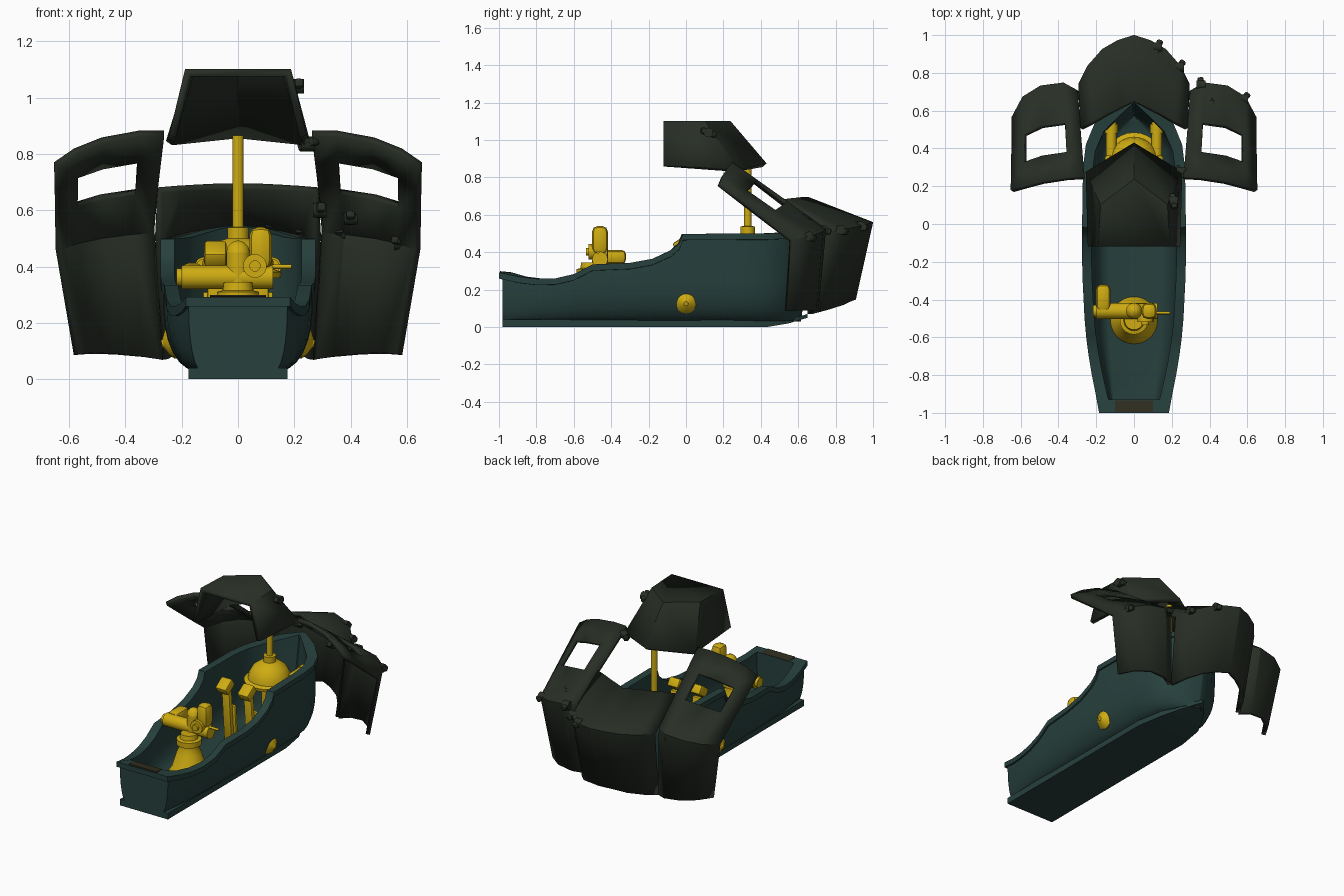
import bpy, bmesh, math
from mathutils import Vector

if "Cube" in bpy.data.objects:
    bpy.data.objects.remove(bpy.data.objects["Cube"])


def material(name, col):
    m = bpy.data.materials.new(name)
    m.diffuse_color = (*col, 1)
    m.use_nodes = True
    m.node_tree.nodes["Principled BSDF"].inputs["Base Color"].default_value = m.diffuse_color
    return m


TEAL = material("dark teal", (0.020, 0.052, 0.047))
GREEN = material("dark green", (0.021, 0.028, 0.019))
YELLOW = material("yellow", (0.62, 0.41, 0.006))
BROWN = material("dark brown", (0.030, 0.026, 0.014))


def finish(name, bm, mat, normals=True):
    if normals:
        bmesh.ops.recalc_face_normals(bm, faces=bm.faces)
    me = bpy.data.meshes.new(name)
    bm.to_mesh(me)
    bm.free()
    me.materials.append(mat)
    ob = bpy.data.objects.new(name, me)
    bpy.context.collection.objects.link(ob)
    bpy.context.view_layer.objects.active = ob
    for o in bpy.context.selected_objects:
        o.select_set(False)
    ob.select_set(True)
    bpy.ops.object.shade_smooth_by_angle(angle=math.radians(30))
    return ob


def lathe(name, profile, origin, axis=(0, 0, 1), mat=YELLOW, n=28):
    """Spin (radius, height) pairs round an axis and cap both ends."""
    q = Vector((0, 0, 1)).rotation_difference(Vector(axis).normalized())
    bm = bmesh.new()
    rings = []
    for r, h in profile:
        rings.append([bm.verts.new(Vector(origin) + q @ Vector(
            (r * math.cos(2 * math.pi * k / n), r * math.sin(2 * math.pi * k / n), h))) for k in range(n)])
    for a, b in zip(rings, rings[1:]):
        for k in range(n):
            bm.faces.new((a[k], a[(k + 1) % n], b[(k + 1) % n], b[k]))
    bm.faces.new(rings[0])
    bm.faces.new(rings[-1])
    return finish(name, bm, mat)


def rod(name, p0, p1, r, mat=YELLOW, n=20):
    d = Vector(p1) - Vector(p0)
    return lathe(name, [(r, 0), (r, d.length)], p0, d, mat, n)


def box(name, c, size, mat=YELLOW, rot=(0, 0, 0), bevel=0.006):
    bm = bmesh.new()
    bmesh.ops.create_cube(bm, size=1)
    bmesh.ops.scale(bm, vec=size, verts=bm.verts)
    if bevel:
        bmesh.ops.bevel(bm, geom=bm.edges[:], offset=bevel, segments=2, affect='EDGES', profile=0.5)
    ob = finish(name, bm, mat)
    ob.location, ob.rotation_euler = c, rot
    return ob


def sheet(name, rows, skip=(), thick=0.026, faces=()):
    """Armour panel: grid of points, thickened; skip lists open windows."""
    bm = bmesh.new()
    g = [[bm.verts.new(p) for p in r] for r in rows]
    for i in range(len(g) - 1):
        for j in range(len(g[0]) - 1):
            if (i, j) not in skip:
                bm.faces.new((g[i][j], g[i][j + 1], g[i + 1][j + 1], g[i + 1][j]))
    for f in faces:
        bm.faces.new([g[i][j] for i, j in f])
    ob = finish(name, bm, GREEN)
    m = ob.modifiers.new("thickness", 'SOLIDIFY')
    m.thickness, m.offset, m.use_even_offset = thick, 0, True
    return ob


# Hull stations: y, half width, rim height, bottom half width, bow rake
stations = [(-0.98, 0.185, 0.292, 0.13, 0), (-0.9, 0.203, 0.27, 0.135, 0), (-0.8, 0.223, 0.258, 0.14, 0),
            (-0.7, 0.24, 0.26, 0.145, 0), (-0.6, 0.253, 0.283, 0.15, 0), (-0.5, 0.262, 0.335, 0.15, 0),
            (-0.3, 0.272, 0.343, 0.15, 0), (-0.18, 0.275, 0.365, 0.15, 0), (-0.08, 0.275, 0.41, 0.15, 0),
            (-0.035, 0.275, 0.45, 0.15, 0), (-0.015, 0.275, 0.498, 0.15, 0), (0.3, 0.27, 0.50, 0.15, 0),
            (0.42, 0.255, 0.50, 0.135, 0.0), (0.53, 0.21, 0.505, 0.10, 0.02), (0.62, 0.125, 0.53, 0.055, 0.05),
            (0.69, 0.012, 0.55, 0.006, 0.08)]


def section(s, inner):
    y, w, t, b, rake = s
    z0 = 0.03
    if inner:
        w, b, z0 = max(w - 0.05, 0.004), max(b - 0.02, 0.002), 0.08
        y = -0.93 + (y + 0.98) * (1.57 / 1.67)
    wi = w if inner else max(w - 0.01, 0.004)
    zc = min(t - 0.045, 0.25) - z0
    pts = []
    for k in range(7):
        a = math.pi / 2 * k / 6
        pts.append((b + (wi - b) * math.sin(a), z0 + zc * (1 - math.cos(a))))
    pts += [(wi, t - 0.034), (w, t - 0.033), (w, t)]
    lip = lambda j: -0.02 if (not inner and s is stations[0] and j > 7) else 0
    half = [(x, y - rake * (1 - z / t) + lip(j), z) for j, (x, z) in enumerate(pts)]
    return [(-x, yy, z) for x, yy, z in reversed(half)] + half


bm = bmesh.new()
skins = [[[bm.verts.new(p) for p in section(s, inner)] for s in stations] for inner in (0, 1)]
for skin in skins:
    for a, b in zip(skin, skin[1:]):
        for j in range(len(a) - 1):
            bm.faces.new((a[j], a[j + 1], b[j + 1], b[j]))
    for row in (skin[0], skin[-1]):                     # transom and stem
        n = len(row)
        for j in range(n // 2 - 1):
            bm.faces.new((row[j], row[j + 1], row[n - 2 - j], row[n - 1 - j]))
out, inn = skins
for k in (0, -1):                                       # rim
    for i in range(len(out) - 1):
        bm.faces.new((out[i][k], out[i + 1][k], inn[i + 1][k], inn[i][k]))
for i in (0, -1):
    bm.faces.new((out[i][0], out[i][-1], inn[i][-1], inn[i][0]))
finish("hull", bm, TEAL)

# Flat keel plate, rising and tapering to the bow
bm = bmesh.new()
loops = []
for y, w, z in [(-0.98, .175, 0), (0.25, .175, 0), (0.43, .145, 0), (0.55, .085, .02), (0.65, .004, .05)]:
    loops.append([bm.verts.new(p) for p in ((-w, y, z), (w, y, z), (w, y, max(.04, z + .02)), (-w, y, max(.04, z + .02)))])
for a, b in zip(loops, loops[1:]):
    for j in range(4):
        bm.faces.new((a[j], a[(j + 1) % 4], b[(j + 1) % 4], b[j]))
bm.faces.new(loops[0])
bm.faces.new(loops[-1])
finish("keel_plate", bm, TEAL)
box("transom_pad", (0, -0.965, 0.293), (0.2, 0.06, 0.006), BROWN, (-0.1, 0, 0), 0)

# Prow shield: lower V plate and upper plate leaning back
fold = [(0, .985, .553), (.08, .96, .545), (.16, .915, .533), (.235, .83, .515), (.283, .735, .50)]
low = [(0, .895, .15), (.075, .87, .14), (.15, .83, .12), (.215, .755, .095), (.26, .665, .07)]
top = [(0, .65, .683), (.07, .615, .683), (.14, .58, .68), (.21, .54, .677), (.278, .505, .672)]
both = lambda r: [(-x, y, z) for x, y, z in reversed(r[1:])] + r
sheet("prow_shield", [both(low), both(fold), both(top)])

# Side shields with window openings
wf = [(.302, .695, .525), (.375, .735, .52), (.49, .72, .505), (.58, .665, .485), (.636, .56, .462)]
wl = [(.272, .66, .07), (.34, .695, .08), (.44, .685, .09), (.52, .625, .092), (.572, .535, .088)]
wt = [(.262, .245, .872), (.35, .24, .872), (.48, .22, .848), (.575, .195, .81), (.645, .175, .762)]
mix = lambda a, b, t: [tuple(Vector(p).lerp(Vector(q), t)) for p, q in zip(a, b)]
for s, side in ((1, "right"), (-1, "left")):
    rows = [wl, wf, mix(wf, wt, .41), mix(wf, wt, .73), wt]
    sheet(side + "_shield", [[(s * x, y, z) for x, y, z in r] for r in rows], {(2, 1), (2, 2)})

# Roof canopy, open at the front and underneath
rb = [(0, .42, .865), (.245, .27, .838), (.232, -.12, .862)]
rt = [(0, .23, 1.088), (.168, .10, 1.088), (.178, -.12, 1.088)]
sheet("roof_canopy", [both(rb), both(rt)], faces=[[(1, j) for j in range(5)]])

# Clips along the shield joints on one side
for i, (p, a) in enumerate([((.21, .12, 1.04), .2), ((.25, .275, .835), .8), ((.29, .56, .60), .2),
                            ((.40, .63, .575), 0), ((.355, .735, .52), .1), ((.58, .66, .485), -.7),
                            ((.24, .83, .52), -.6), ((.125, .935, .54), -.4)]):
    box("clip_%d" % i, p, (.034, .085, .034), GREEN, (-.35, 0, a), .01)
    rod("clip_pin_%d" % i, Vector(p) - Vector((.024, 0, .0)), Vector(p) + Vector((.024, 0, 0)), .026, GREEN, 14)

# Mast on a bell-shaped base
lathe("mast_base", [(.05, .08), (.05, .36), (.15, .36), (.155, .38), (.13, .39), (.125, .42), (.1, .465),
                    (.06, .493), (.038, .5), (.038, .538), (.02, .54), (.02, .865)], (0, .33, 0))
# Turret stand and gun
lathe("turret_stand", [(.125, .08), (.12, .10), (.105, .12), (.075, .22), (.06, .25), (.06, .27), (.075, .275),
                       (.075, .31), (.055, .315), (.05, .345)], (0, -.51, 0))
rod("gun_barrel", (-.2, -.46, .362), (.125, -.46, .362), .042)
rod("gun_muzzle", (-.218, -.46, .362), (-.19, -.46, .362), .032)
rod("gun_spindle", (.12, -.47, .40), (.19, -.47, .40), .008)
rod("gun_hub", (0, -.46, .34), (0, -.46, .45), .042)
lathe("gun_cap", [(.042, 0), (.037, .02), (.022, .036), (.004, .042)], (0, -.46, .45))
rod("gun_dial", (.06, -.52, .402), (.06, -.42, .402), .042)
rod("dial_knob", (.06, -.535, .402), (.06, -.5, .402), .02)
box("gun_handle", (.08, -.46, .465), (.08, .085, .15), bevel=.03)
box("gun_arm", (-.163, -.39, .375), (.075, .14, .075), bevel=.025)

for s, side in ((1, "right"), (-1, "left")):
    # Control levers
    box(side + "_lever_stem", (s * .08, .01, .24), (.055, .03, .34), rot=(.08, 0, 0))
    box(side + "_lever_rail", (s * .08, .035, .2), (.09, .02, .22), rot=(.08, 0, 0))
    box(side + "_lever_head", (s * .08, -.02, .445), (.08, .09, .06), rot=(.6, 0, 0), bevel=.012)
    # Horizontal tubes behind the mast
    rod(side + "_tube", (s * .12, .36, .40), (s * .12, .54, .40), .028)
    rod(side + "_tube_collar", (s * .12, .48, .40), (s * .12, .53, .40), .034)
    # Conical discs on the hull sides
    lathe(side + "_side_disc", [(.06, 0), (.06, .015), (.045, .03), (.015, .045), (.012, .05)],
          (s * .222, 0, .135), (s, 0, -.2))
